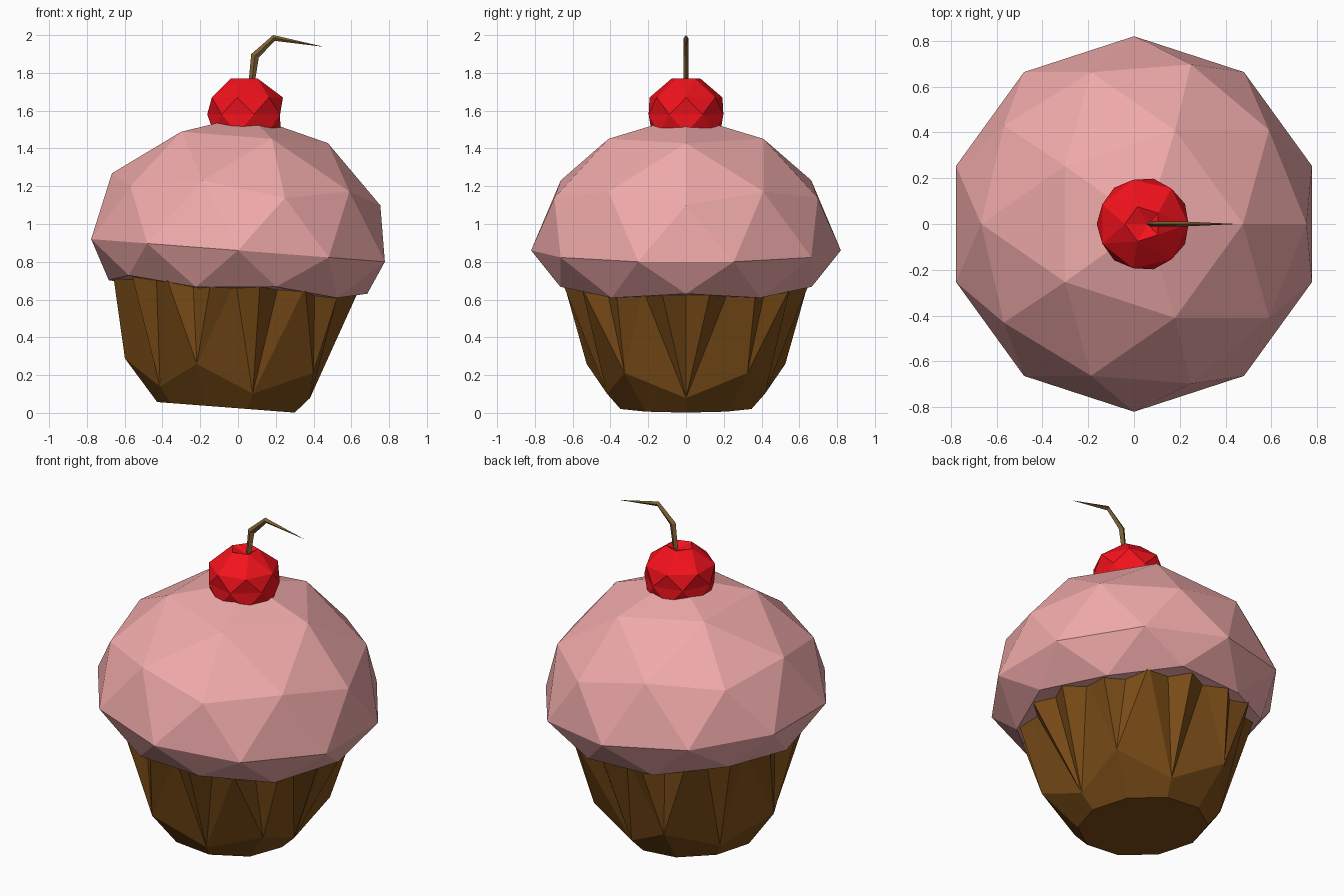
import bpy, bmesh
from math import sin, cos, tau, atan2, radians

if "Cube" in bpy.data.objects:
    bpy.data.objects.remove(bpy.data.objects["Cube"])

TILT = 0.077        # the cake leans to the right
CENTRE = (0, 0, 0.86)


def finish(bm, name, color, loc=(0, 0, 0), tilt=0.0):
    bmesh.ops.recalc_face_normals(bm, faces=bm.faces)
    me = bpy.data.meshes.new(name)
    bm.to_mesh(me)
    bm.free()
    ob = bpy.data.objects.new(name, me)
    ob.location = loc
    ob.rotation_euler = (0, tilt, 0)
    mat = bpy.data.materials.new(name + "_colour")
    mat.diffuse_color = (*color, 1)
    mat.use_nodes = True
    mat.node_tree.nodes["Principled BSDF"].inputs["Base Color"].default_value = mat.diffuse_color
    me.materials.append(mat)
    bpy.context.collection.objects.link(ob)
    return ob


def ring(bm, n, radius, z, start=0.0):
    """Ring of n verts; radius and z may be functions of the index."""
    r = radius if callable(radius) else lambda i: radius
    h = z if callable(z) else lambda i: z
    return [bm.verts.new((r(i) * cos(start + tau * i / n),
                          r(i) * sin(start + tau * i / n), h(i))) for i in range(n)]


def strip(bm, dense, sparse):
    """Triangulate between two rings of different counts or offsets."""
    n, m = len(dense), len(sparse)

    def nearest(i):
        p = dense[i].co + dense[(i + 1) % n].co
        a = atan2(p.y, p.x)
        return max(range(m), key=lambda j: cos(atan2(sparse[j].co.y, sparse[j].co.x) - a))

    near = [nearest(i) for i in range(n)]
    for i in range(n):
        k = (i + 1) % n
        bm.faces.new((dense[i], dense[k], sparse[near[i]]))
        if near[k] != near[i]:
            bm.faces.new((dense[k], sparse[near[k]], sparse[near[i]]))


# Frosting: icosphere reshaped ring by ring, flattened underneath
shape = {1: (0, 0.717), 0.851: (0.431, 0.603), 0.526: (0.697, 0.356),
         0.447: (0.733, 0.296), 0: (0.82, 0), -0.447: (0.67, -0.21),
         -0.526: (0.70, -0.176), -0.851: (0.40, -0.23), -1: (0, -0.23)}
bm = bmesh.new()
bmesh.ops.create_icosphere(bm, subdivisions=2, radius=1)
for v in bm.verts:
    u = v.co.normalized().z
    r, z = shape[min(shape, key=lambda k: abs(k - u))]
    a = atan2(v.co.y, v.co.x)
    v.co = (r * cos(a), r * sin(a), z)
finish(bm, "frosting", (0.87, 0.40, 0.40), CENTRE, TILT)

# Paper cup: 16 pleats fanning down to a ten-sided base
bm = bmesh.new()
rim = ring(bm, 32, lambda i: 0.665 if i % 2 else 0.595, -0.165)
waist = ring(bm, 10, lambda i: 0.553 if i % 2 else 0.44,
             lambda i: -0.616 if i % 2 else -0.75)
base = ring(bm, 10, 0.365, -0.833)
strip(bm, rim, waist)
for i in range(10):
    k = (i + 1) % 10
    bm.faces.new((waist[i], waist[k], base[k], base[i]))
bm.faces.new(base)
finish(bm, "paper_cup", (0.20, 0.075, 0.009), CENTRE, TILT)

# Cherry: faceted rings with a dimple on top
bm = bmesh.new()
half = tau / 14
bottom = ring(bm, 7, 0.185, -0.12)
wide = ring(bm, 7, 0.203, -0.02, half)
upper = ring(bm, 7, 0.198, 0.07)
top = ring(bm, 5, 0.08, 0.17, tau / 10)
strip(bm, wide, bottom)
strip(bm, wide, upper)
strip(bm, upper, top)
dimple = bm.verts.new((0.02, 0, 0.14))
for i in range(5):
    bm.faces.new((top[i], top[(i + 1) % 5], dimple))
bm.faces.new(bottom)
finish(bm, "cherry", (0.90, 0.006, 0.012), (0.04, 0, 1.60))

# Stem: four-sided bent taper; each section is x, z, half width, lean
bm = bmesh.new()
path = [(0.07, 1.73, 0.016, 0), (0.09, 1.89, 0.022, 25), (0.19, 1.985, 0.016, 75)]
loops = []
for x, z, w, lean in path:
    c, s = cos(radians(lean)) * w, sin(radians(lean)) * w
    loops.append([bm.verts.new(p) for p in ((x - c, 0, z + s), (x, -0.012, z),
                                            (x + c, 0, z - s), (x, 0.012, z))])
tip = bm.verts.new((0.455, 0, 1.938))
for i in range(4):
    k = (i + 1) % 4
    for a, b in zip(loops, loops[1:]):
        bm.faces.new((a[i], a[k], b[k], b[i]))
    bm.faces.new((loops[-1][i], loops[-1][k], tip))
bm.faces.new(loops[0])
finish(bm, "cherry_stem", (0.21, 0.12, 0.035))
